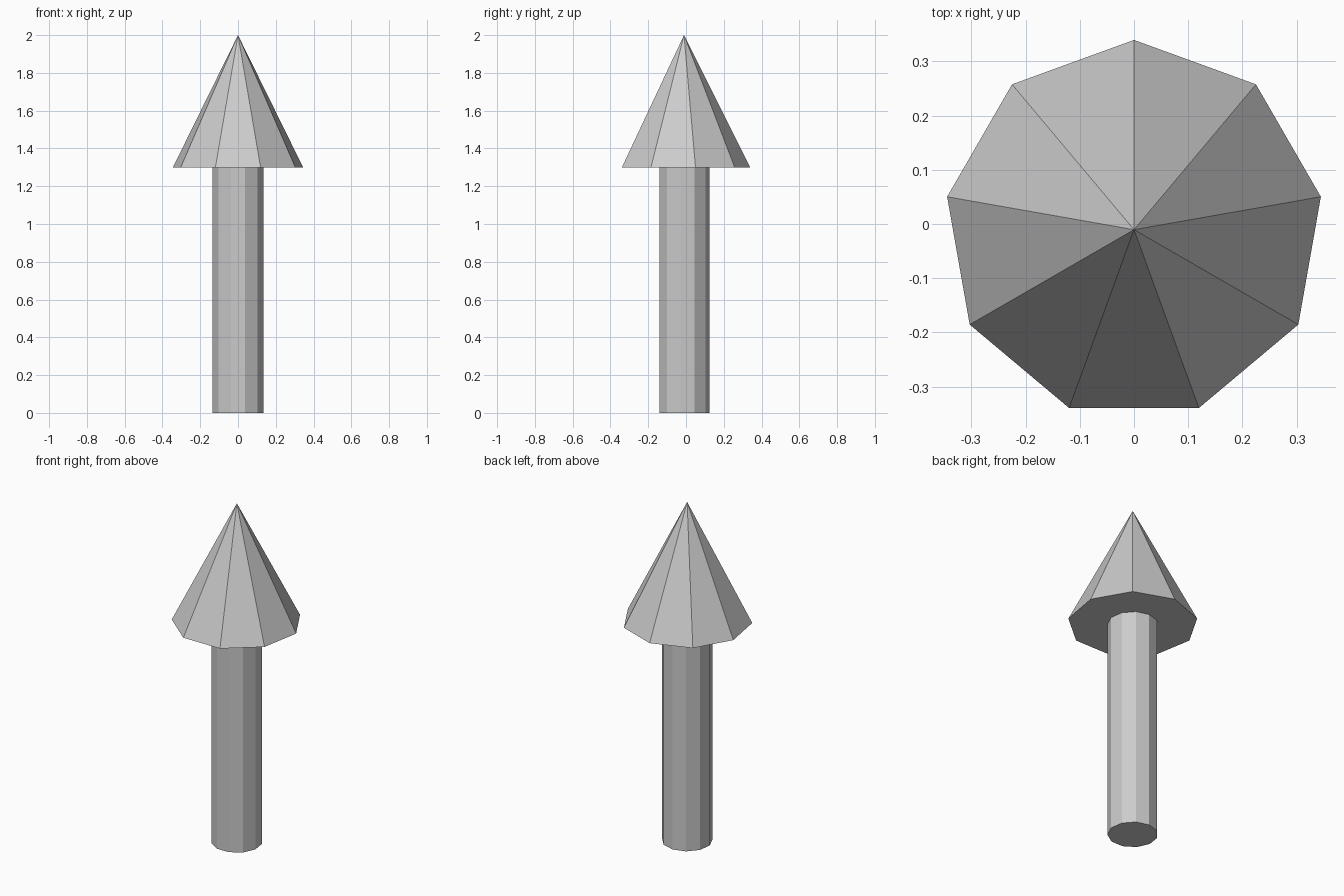
import bpy

if "Cube" in bpy.data.objects:
    bpy.data.objects.remove(bpy.data.objects["Cube"])

AXIS_Y = -0.0105   # odd-sided rings have their axis slightly off the bounding-box centre


def add_cone(name, sides, r_bottom, r_top, z0, z1):
    """Flat-faced cone or cylinder from z0 to z1, first corner facing +y."""
    bpy.ops.mesh.primitive_cone_add(
        vertices=sides, radius1=r_bottom, radius2=r_top, depth=z1 - z0,
        location=(0, AXIS_Y, (z0 + z1) / 2))
    obj = bpy.context.object
    obj.name = name
    return obj


# Eleven-sided shaft
add_cone("shaft", 11, 0.136, 0.136, 0.0, 1.3)

# Nine-sided pointed head
add_cone("head", 9, 0.35, 0.0, 1.3, 2.0)
